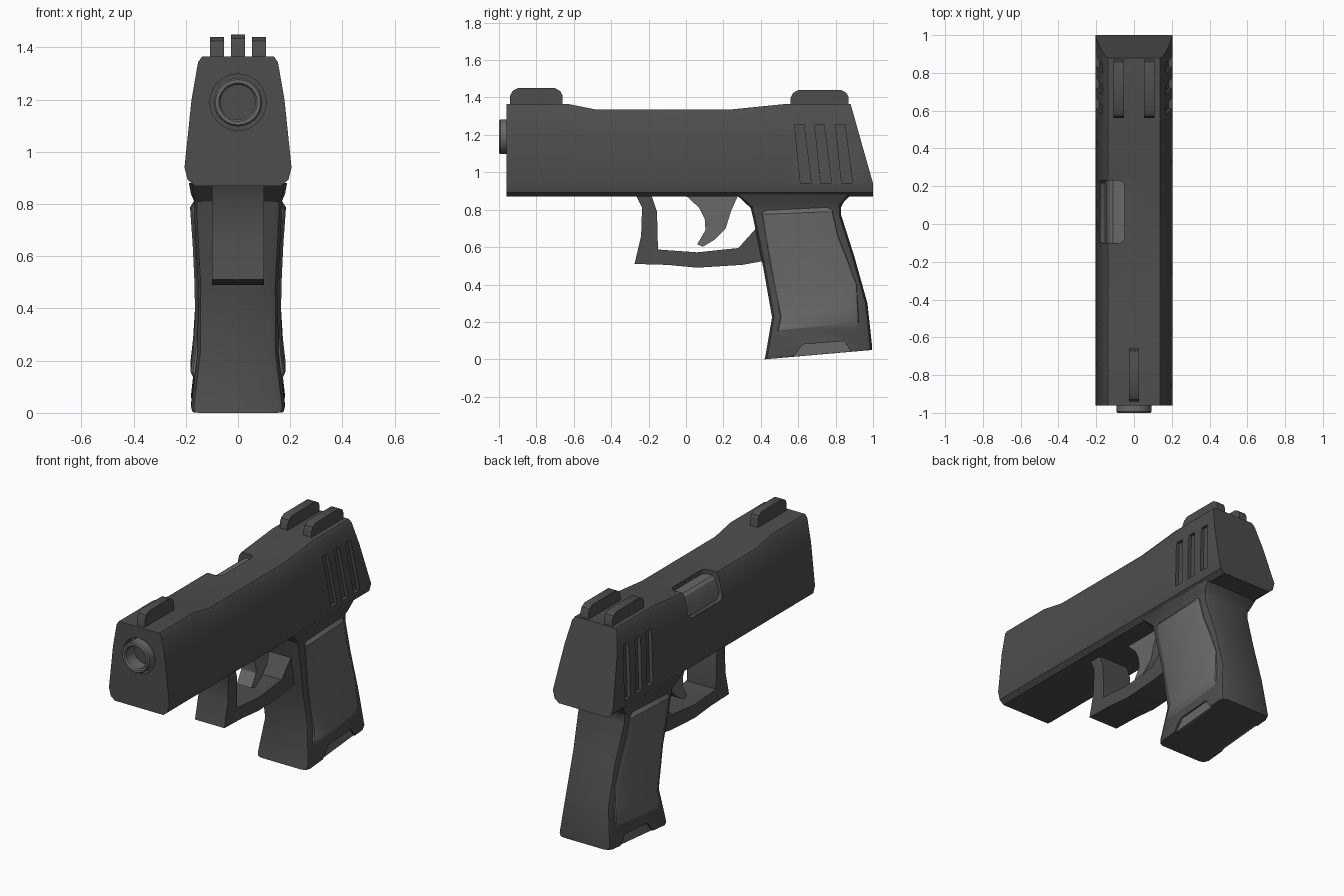
import bpy, bmesh, math

if "Cube" in bpy.data.objects:
    bpy.data.objects.remove(bpy.data.objects["Cube"])


def material(name, v):
    m = bpy.data.materials.new(name)
    m.diffuse_color = (v, v, v, 1)
    m.use_nodes = True
    m.node_tree.nodes["Principled BSDF"].inputs["Base Color"].default_value = m.diffuse_color
    return m


DARK = material("dark_grey", 0.075)
MID = material("mid_grey", 0.14)


def loft(name, rings, mat=DARK):
    """Skin a list of equal-length closed rings and cap both ends."""
    bm = bmesh.new()
    rows = [[bm.verts.new(p) for p in r] for r in rings]
    n = len(rows[0])
    for a, b in zip(rows, rows[1:]):
        for i in range(n):
            j = (i + 1) % n
            bm.faces.new((a[i], a[j], b[j], b[i]))
    bm.faces.new(rows[0])
    bm.faces.new(rows[-1][::-1])
    bmesh.ops.recalc_face_normals(bm, faces=bm.faces)
    me = bpy.data.meshes.new(name)
    bm.to_mesh(me)
    bm.free()
    ob = bpy.data.objects.new(name, me)
    me.materials.append(mat)
    bpy.context.collection.objects.link(ob)
    return ob


def prism(name, yz, x0, x1, mat=DARK):
    return loft(name, [[(x, y, z) for y, z in yz] for x in (x0, x1)], mat)


def activate(ob):
    bpy.ops.object.select_all(action='DESELECT')
    ob.select_set(True)
    bpy.context.view_layer.objects.active = ob


def bevel(ob, w, seg=2):
    m = ob.modifiers.new("bevel", 'BEVEL')
    m.width, m.segments = w, seg
    m.limit_method = 'ANGLE'
    m.angle_limit = math.radians(30)
    activate(ob)
    bpy.ops.object.modifier_apply(modifier=m.name)
    return ob


def cut(ob, cutter):
    m = ob.modifiers.new("cut", 'BOOLEAN')
    m.operation, m.solver, m.object = 'DIFFERENCE', 'EXACT', cutter
    activate(ob)
    bpy.ops.object.modifier_apply(modifier=m.name)
    bpy.data.objects.remove(cutter)


# Slide: cross-section swept along y with a varying top height and raked back
def slide_ring(y, t, rake=0.0):
    half = [(0.165, 0.87), (0.193, 0.893), (0.205, 0.94), (0.178, 1.2), (0.153, t - 0.022), (0.138, t)]
    pts = half + [(-x, z) for x, z in reversed(half)]
    return [(x, y - rake * max(0, (z - 0.94) / 0.425), z) for x, z in pts]


slide = loft("slide", [slide_ring(-0.96, 1.365), slide_ring(-0.63, 1.365), slide_ring(-0.48, 1.335),
                       slide_ring(0.23, 1.335), slide_ring(0.53, 1.365), slide_ring(1.0, 1.365, 0.12)])


# Barrel and its opening in the slide
def circle(r, y, n=24):
    return [(r * math.cos(2 * math.pi * i / n), y, 1.19 + r * math.sin(2 * math.pi * i / n)) for i in range(n)]


cut(slide, loft("muzzle_cutter", [circle(0.108, -1.1), circle(0.108, -0.91)]))
loft("barrel", [circle(r, y) for r, y in
                ((0.093, -0.89), (0.093, -0.992), (0.087, -1.0), (0.074, -1.0), (0.067, -0.99), (0.067, -0.86))], MID)

# Rear grip grooves on both sides of the slide
for k in (0, 0.108, 0.22):
    for s in (-1, 1):
        quad = [(0.58, 1.255), (0.63, 1.255), (0.67, 0.942), (0.612, 0.942)]
        inner = [(s * (0.15 if z > 1.1 else 0.183), y + k, z) for y, z in quad]
        outer = [(s * 0.3, y + k, z) for y, z in quad]
        cut(slide, loft("groove_cutter", [inner, outer]))

# Ejection port and the chamber visible inside it
port = prism("port_cutter", [(-0.10, 1.18), (0.23, 1.18), (0.23, 1.6), (-0.10, 1.6)], -0.4, -0.05)
cut(slide, bevel(port, 0.03, 3))
chamber = [(-0.157, 1.16), (-0.148, 1.24), (-0.128, 1.295), (-0.11, 1.308), (-0.02, 1.308), (-0.02, 1.16)]
loft("chamber", [[(x, y, z) for x, z in chamber] for y in (-0.12, 0.25)], MID)


# Sights
def sight(name, x, w, y0, y1, top):
    prism(name, [(y0, 1.33), (y0, top - 0.04), (y0 + 0.012, top - 0.016), (y0 + 0.04, top),
                 (y1 - 0.04, top), (y1 - 0.012, top - 0.016), (y1, top - 0.04), (y1, 1.33)], x - w, x + w)


sight("front_sight", 0, 0.026, -0.94, -0.66, 1.45)
for s, side in ((-1, "left"), (1, "right")):
    sight("rear_sight_" + side, s * 0.081, 0.027, 0.56, 0.87, 1.44)


# Grip: rounded rectangles given as front y/z, back y/z, half width
def grip_ring(yf, zf, yb, zb, w, c):
    q = [(w, yf + c), (w, yb - c), (w - 0.3 * c, yb - 0.3 * c), (w - c, yb)]
    q += [(-x, y) for x, y in reversed(q[1:])]
    q += [(-w, yf + c), (-w + 0.3 * c, yf + 0.3 * c), (-w + c, yf),
          (w - c, yf), (w - 0.3 * c, yf + 0.3 * c)]
    return [(x, y, zf + (zb - zf) * (y - yf) / (yb - yf)) for x, y in q]


grip = loft("grip", [grip_ring(*r, 0.035) for r in (
    (0.27, 0.88, 0.88, 0.88, 0.188),
    (0.315, 0.838, 0.842, 0.838, 0.18),
    (0.345, 0.81, 0.83, 0.815, 0.168),
    (0.36, 0.75, 0.83, 0.77, 0.167),
    (0.415, 0.48, 0.90, 0.55, 0.153),
    (0.46, 0.225, 0.97, 0.30, 0.155),
    (0.425, 0.02, 0.995, 0.07, 0.18),
    (0.42, 0.0, 0.995, 0.05, 0.174))])

# Raised side panels, passing through the grip
loft("grip_panels", [grip_ring(*r, 0.03) for r in (
    (0.395, 0.80, 0.785, 0.82, 0.164),
    (0.40, 0.775, 0.79, 0.79, 0.183),
    (0.42, 0.65, 0.82, 0.66, 0.174),
    (0.45, 0.48, 0.875, 0.52, 0.166),
    (0.475, 0.35, 0.92, 0.40, 0.165),
    (0.50, 0.225, 0.925, 0.29, 0.172),
    (0.485, 0.155, 0.93, 0.20, 0.182),
    (0.48, 0.115, 0.935, 0.165, 0.164))], MID)

# Magazine base showing through side notches
notch = [(0.565, -0.02), (0.575, 0.017), (0.625, 0.08), (0.845, 0.097), (0.885, 0.042), (0.89, -0.02)]
for s in (-1, 1):
    cut(grip, prism("notch_cutter", notch, s * 0.15, s * 0.3))
prism("magazine_base", [(0.57, 0.0135)] + notch[1:4] + [(0.885, 0.041)], -0.166, 0.166, MID)

# Trigger guard
prism("trigger_guard", [
    (-0.27, 0.88), (-0.235, 0.81), (-0.24, 0.66), (-0.275, 0.51), (-0.1, 0.505), (0.06, 0.49),
    (0.3, 0.505), (0.44, 0.53), (0.44, 0.77), (0.365, 0.69), (0.28, 0.595), (0.06, 0.572),
    (-0.15, 0.587), (-0.155, 0.79), (-0.185, 0.88)], -0.1, 0.1)

# Trigger
prism("trigger", [
    (-0.005, 0.88), (0.07, 0.81), (0.1, 0.75), (0.104, 0.69), (0.06, 0.615), (0.09, 0.602),
    (0.15, 0.638), (0.212, 0.70), (0.24, 0.79), (0.28, 0.88)], -0.05, 0.05, MID)

for ob in list(bpy.context.scene.objects):
    activate(ob)
    bpy.ops.object.shade_smooth_by_angle(angle=math.radians(30))
